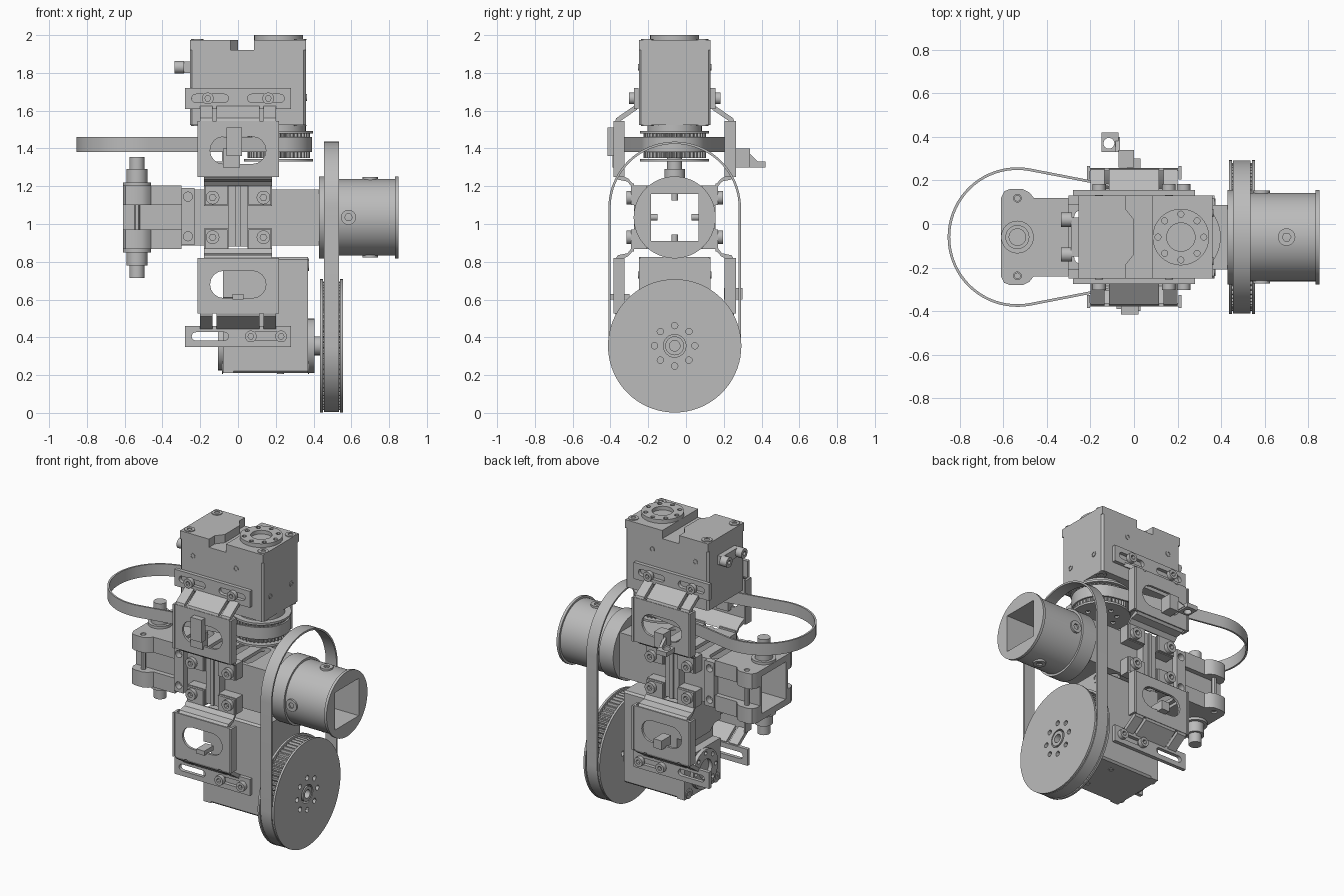
import bpy, bmesh
from math import pi, cos, sin, acos, radians

if "Cube" in bpy.data.objects:
    bpy.data.objects.remove(bpy.data.objects["Cube"])

grey = bpy.data.materials.new("machined grey")
grey.use_nodes = True
grey.diffuse_color = (0.5, 0.5, 0.5, 1)
grey.node_tree.nodes["Principled BSDF"].inputs["Base Color"].default_value = (0.5, 0.5, 0.5, 1)

CY, CZ = -0.06, 1.035          # axis of the square tube


# --- Outlines ---
def rect(a0, b0, a1, b1):
    return [(a0, b0), (a1, b0), (a1, b1), (a0, b1)]


def circ(a, b, r, n=32):
    return [(a + r * cos(2 * pi * i / n), b + r * sin(2 * pi * i / n)) for i in range(n)]


def capsule(c1, r1, c2, r2, n=24):
    """Outline of a band wrapped round two circles."""
    dx, dy = c2[0] - c1[0], c2[1] - c1[1]
    d = (dx * dx + dy * dy) ** 0.5
    ux, uy = dx / d, dy / d
    t = acos((r1 - r2) / d)
    pts = []
    for c, r, a0, a1 in ((c1, r1, t, 2 * pi - t), (c2, r2, -t, t)):
        for i in range(n + 1):
            g = a0 + (a1 - a0) * i / n
            pts.append((c[0] + r * (cos(g) * ux - sin(g) * uy),
                        c[1] + r * (cos(g) * uy + sin(g) * ux)))
    return pts


def slot(a0, a1, b, r):
    return capsule((a0 + r, b), r, (a1 - r, b), r, 8)


def gear(a, b, r, depth, teeth):
    n = teeth * 4
    return [(a + q * cos(2 * pi * i / n), b + q * sin(2 * pi * i / n))
            for i in range(n) for q in [r if i % 4 < 2 else r - depth]]


def ring_holes(a, b, r, hole, n=8):
    return [circ(p, q, hole, 12) for p, q in circ(a, b, r, n)]


# --- Mappings of (outline a, outline b, depth) into space ---
def X(a, b, c): return (c, a, b)
def Y(a, b, c): return (a, c, b)
def Z(a, b, c): return (a, b, c)


def solid(name, loops, lo, hi, to=Z):
    """Extrude an outline, with any further loops as holes."""
    bm = bmesh.new()
    caps = []
    for depth in (lo, hi):
        rings = [[bm.verts.new(to(a, b, depth)) for a, b in lp] for lp in loops]
        if len(loops) == 1:
            bm.faces.new(rings[0])
        else:
            edges = [bm.edges.new((r[i - 1], r[i])) for r in rings for i in range(len(r))]
            bmesh.ops.triangle_fill(bm, edges=edges, use_beauty=True)
        caps.append(rings)
    for r0, r1 in zip(*caps):
        for i in range(len(r0)):
            bm.faces.new((r0[i - 1], r0[i], r1[i], r1[i - 1]))
    bmesh.ops.recalc_face_normals(bm, faces=bm.faces)
    for f in bm.faces:
        f.smooth = True
    for e in bm.edges:
        e.smooth = len(e.link_faces) == 2 and e.calc_face_angle(0) < radians(30)
    mesh = bpy.data.meshes.new(name)
    bm.to_mesh(mesh)
    bm.free()
    mesh.materials.append(grey)
    ob = bpy.data.objects.new(name, mesh)
    bpy.context.scene.collection.objects.link(ob)
    return ob


def box(name, x0, y0, z0, x1, y1, z1):
    return solid(name, [rect(x0, y0, x1, y1)], z0, z1)


def screw(name, a, b, lo, hi, to, r=0.033):
    solid(name, [circ(a, b, r, 20), circ(a, b, r * 0.5, 6)], lo, hi, to)


# --- Motors: a = long axis, b = width, c = shaft axis ---
def upper(a, b, c): return (0.215 - a, CY + b, 1.75 + c)
def lower(a, b, c): return (0.145 - c, CY + b, 0.355 + a)


for label, m in (("upper", upper), ("lower", lower)):
    c = 0.012
    body = [(-0.145 + c, -0.19), (0.47 - c, -0.19), (0.47, -0.19 + c), (0.47, 0.19 - c),
            (0.47 - c, 0.19), (-0.145 + c, 0.19), (-0.145, 0.19 - c), (-0.145, -0.19 + c)]
    solid(label + "_motor_body", [body], -0.225, 0.17, m)
    solid(label + "_motor_gear_cover", [rect(-0.145, -0.19, 0.13, 0.19)], 0.17, 0.225, m)
    cover = [(0.255, -0.19), (0.47, -0.19), (0.47, 0.19), (0.255, 0.19), (0.255, 0.13),
             (0.215, 0.08), (0.215, -0.08), (0.255, -0.13)]
    solid(label + "_motor_end_cover", [cover], 0.17, 0.225, m)
    solid(label + "_motor_idler", [circ(0, 0, 0.13), circ(0, 0, 0.065)]
          + ring_holes(0, 0, 0.105, 0.014), 0.225, 0.25, m)
    solid(label + "_motor_output", [circ(0, 0, 0.145)], -0.26, -0.225, m)
    for a in (-0.115, 0.43):
        for b in (-0.145, 0.145):
            screw(label + "_motor_cover_screw", a, b, 0.225, 0.23, m)
            screw(label + "_motor_base_screw", a, b, -0.23, -0.225, m)
    # screw bosses on the short end and the sides
    for b in (-0.11, 0.11):
        solid(label + "_motor_end_boss", [circ(b, -0.08, 0.018, 14), circ(b, -0.08, 0.012, 14)],
              -0.149, -0.145, lambda p, q, d: m(d, p, q))
    for a in (0.055, 0.375):
        for s in (-1, 1):
            solid(label + "_motor_side_boss", [circ(a, 0.08, 0.018, 14), circ(a, 0.08, 0.012, 14)],
                  0.19, 0.194, lambda p, q, d: m(p, s * d, q))

# --- Small pulley under the upper motor, with its belt ---
solid("small_pulley_teeth", [gear(0.215, CY, 0.165, 0.012, 40)], 1.35, 1.48)
for z in (1.33, 1.478):
    solid("small_pulley_flange", [circ(0.215, CY, 0.183, 48)] + ring_holes(0.215, CY, 0.1, 0.016),
          z, z + 0.014)
near, far = (0.215, CY), (-0.535, CY)
solid("upper_belt", [capsule(far, 0.32, near, 0.177, 40), capsule(far, 0.308, near, 0.165, 40)],
      1.38, 1.46)

# --- Large pulley on the lower motor, with its belt ---
holes = [circ(CY, 0.355, 0.06, 24)] + ring_holes(CY, 0.355, 0.107, 0.017)
for x in (0.435, 0.541):
    solid("large_pulley_flange", [circ(CY, 0.355, 0.353, 72)] + holes, x, x + 0.014, X)
solid("large_pulley_teeth", [gear(CY, 0.355, 0.34, 0.014, 72)] + holes, 0.449, 0.541, X)
solid("large_pulley_hub", [circ(CY, 0.355, 0.05, 24), circ(CY, 0.355, 0.028, 24)], 0.40, 0.557, X)
low, high = (CY, 0.355), (CY, 1.085)
solid("lower_belt", [capsule(low, 0.351, high, 0.351, 40), capsule(low, 0.339, high, 0.339, 40)],
      0.455, 0.535, X)

# --- Square tube with slotted top and bottom ---
W, H = 0.148, 0.125
slots = [slot(CY - 0.125, CY + 0.125, -x, 0.035) for x in (-0.375, -0.24, -0.1, 0.04, 0.18)]
slots = [[(-b, a) for a, b in s] for s in slots]
for s in (-1, 1):
    z = sorted((CZ + s * H, CZ + s * W))
    solid("tube_slotted_wall", [rect(-0.61, CY - W, 0.44, CY + W)] + slots, z[0], z[1])
    y = sorted((CY + s * H, CY + s * W))
    box("tube_side_wall", -0.61, y[0], CZ - H, 0.44, y[1], CZ + H)

# --- Spool on the tube's right end ---
bore = rect(CY - H, CZ - H, CY + H, CZ + H)
for name, r, x0, x1 in (("spool_inner_collar", 0.217, 0.43, 0.535),
                        ("spool_drum", 0.203, 0.535, 0.832), ("spool_rim", 0.217, 0.832, 0.85)):
    solid(name, [circ(CY, CZ, r, 64), bore], x0, x1, X)
for s in (-1, 1):
    fy = lambda a, b, c: (a, CY + s * c, b)
    fz = lambda a, b, c: (a, b, CZ + s * c)
    for to, x, v in ((fy, 0.585, CZ), (fz, 0.70, CY)):
        screw("spool_screw_head", x, v, 0.195, 0.213, to, 0.04)
        solid("spool_screw_shank", [circ(x, v, 0.018, 14)], 0.09, 0.2, to)

# --- Clamp and pivot pins on the tube's left end ---
for t in (-1, 1):
    fz = lambda a, b, c: (a, CY + b, CZ + t * c)
    half = [(-0.61, 0.18), (-0.595, 0.21), (-0.57, 0.22), (-0.51, 0.22), (-0.48, 0.205),
            (-0.46, 0.18), (-0.3, 0.18)]
    bolts = [circ(-0.535, s * 0.178, 0.018, 14) for s in (-1, 1)]
    solid("clamp_plate", [half + [(x, -y) for x, y in reversed(half)]] + bolts, W, 0.168, fz)
    for s in (-1, 1):
        lug = [(x, s * y) for x, y in half] + [(-0.3, s * W), (-0.61, s * W)]
        solid("clamp_lug", [lug], 0.065, W, fz)
    for r, h0, h1 in ((0.075, 0.165, 0.185), (0.055, 0.185, 0.255), (0.04, 0.255, 0.32)):
        solid("pivot_pin", [circ(-0.535, 0, r)], h0, h1, fz)
for s in (-1, 1):
    solid("clamp_bolt", [circ(-0.535, CY + s * 0.178, 0.015, 12)], CZ - 0.16, CZ + 0.16)
    fy = lambda a, b, c: (a, CY + s * c, b)
    solid("clamp_side_strap", [rect(-0.3, 0.89, -0.23, 1.19)]
          + [circ(-0.265, z, 0.024, 16) for z in (0.935, 1.145)], W, 0.19, fy)
    solid("tube_side_rib", [rect(-0.05, 0.88, 0.05, 1.2)], W, 0.205, fy)
    solid("tube_rib_spine", [rect(-0.012, 0.88, 0.012, 1.2)], 0.205, 0.215, fy)

# --- Four sheet-metal motor brackets, front/back and upper/lower ---
for s, side in ((-1, "front"), (1, "back")):
    for t, level in ((1, "upper"), (-1, "lower")):
        name = level + "_" + side + "_bracket_"
        by = lambda a, b, c: (a, CY + s * c, CZ + t * b)
        bx = lambda a, b, c: (c, CY + s * a, CZ + t * b)
        for x in (-0.115, 0.115):
            solid(name + "block", [rect(x - 0.065, 0.06, x + 0.065, 0.168)], W, 0.215, by)
            screw(name + "foot_screw", x * 1.17, 0.105, 0.23, 0.255, by, 0.036)
            solid(name + "foot", [rect(x - 0.06, 0.065, x + 0.06, 0.18)], 0.215, 0.23, by)
        solid(name + "lower_bend", [[(0.215, 0.17), (0.23, 0.165), (0.25, 0.19), (0.3, 0.2),
                                     (0.318, 0.225), (0.303, 0.235), (0.245, 0.205)]],
              -0.18, 0.18, bx)
        solid(name + "window_plate", [rect(-0.21, 0.215, 0.215, 0.51),
                                      slot(-0.148, 0.148, 0.355, 0.072)], 0.302, 0.318, by)
        for x in (-0.215, 0.203):
            solid(name + "ear", [rect(0.265, 0.215, 0.325, 0.51)], x, x + 0.014, bx)
        bend = [(0.302, 0.5), (0.318, 0.5), (0.31, 0.525), (0.215, 0.59), (0.2, 0.59), (0.2, 0.57)]
        for x0, x1 in ((-0.2, -0.135), (-0.115, 0.115), (0.135, 0.2)):
            solid(name + "upper_bend", [bend], x0, x1, bx)
        solid(name + "flange", [rect(-0.28, 0.575, 0.28, 0.685),
                                slot(-0.245, -0.05, 0.63, 0.022), slot(0.05, 0.245, 0.63, 0.022)],
              0.191, 0.215, by)
        for x in ((-0.16, 0.16) if t > 0 else (0.068, 0.228)):
            screw(name + "flange_screw", x, 0.63, 0.215, 0.243, by, 0.031)

# --- Small sensors and clips ---
box("front_sensor", -0.06, -0.415, 1.36, 0.02, -0.37, 1.51)
box("front_sensor_base", -0.08, -0.39, 1.30, 0.01, -0.33, 1.40)
box("front_lower_sensor", -0.03, -0.4, 0.6, 0.03, -0.3, 0.63)
box("back_lower_sensor", -0.03, 0.2, 0.6, 0.03, 0.3, 0.66)
box("back_sensor", -0.07, 0.26, 1.30, 0.0, 0.34, 1.40)
solid("back_sensor_tab", [rect(-0.15, 0.33, -0.07, 0.42), circ(-0.115, 0.37, 0.025, 18)], 1.30, 1.33)
solid("back_sensor_web", [[(0.33, 1.31), (0.4, 1.31), (0.33, 1.38)]], -0.085, -0.065, X)
box("cable_clip", -0.29, -0.15, 1.80, -0.252, 0.03, 1.86)
for y in (-0.14, 0.02):
    solid("cable_clip_screw", [circ(y, 1.83, 0.033, 20), circ(y, 1.83, 0.016, 6)], -0.335, -0.285, X)
